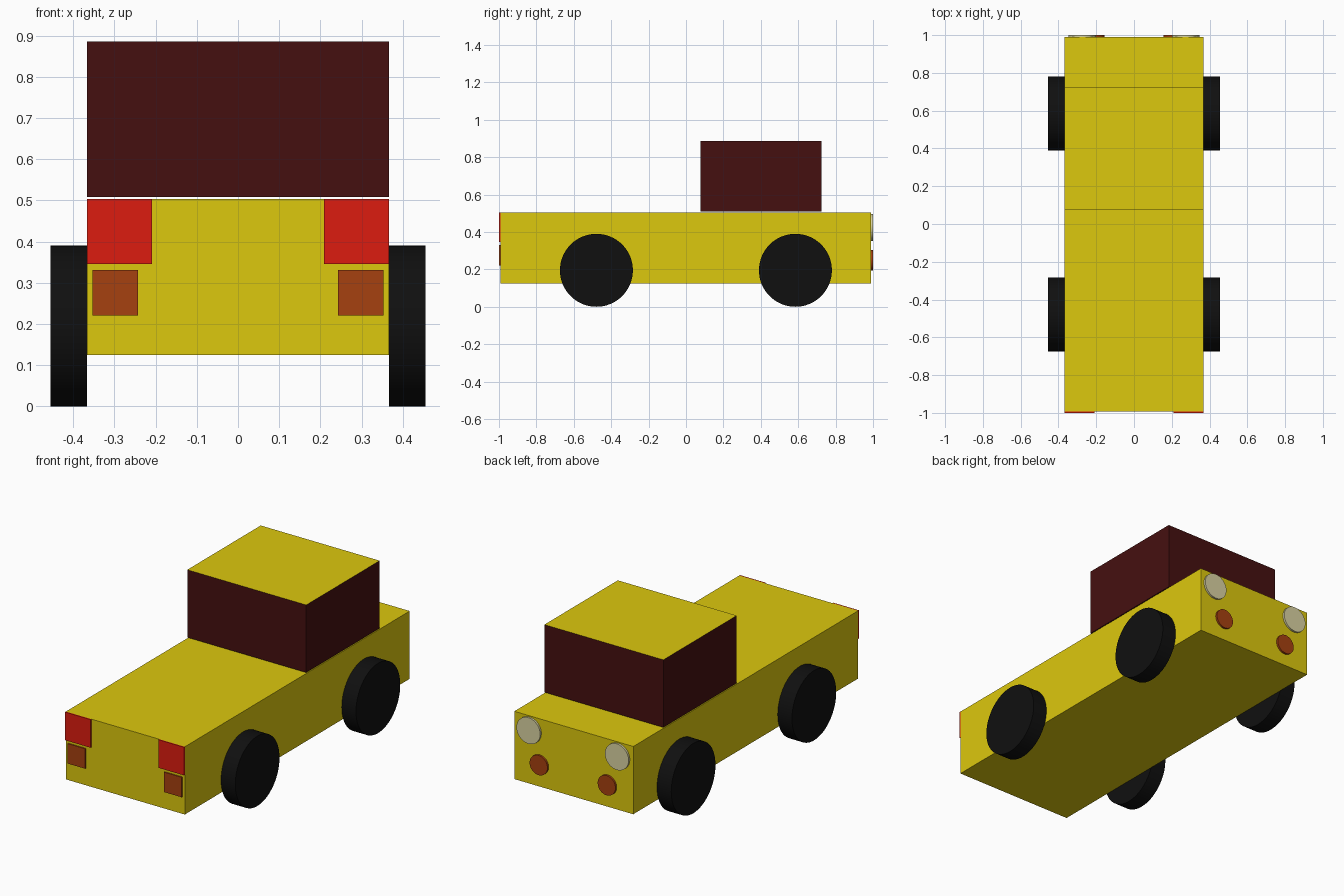
import bpy
import math

if "Cube" in bpy.data.objects:
    bpy.data.objects.remove(bpy.data.objects["Cube"])


def material(name, r, g, b):
    m = bpy.data.materials.new(name)
    m.diffuse_color = (r, g, b, 1)
    m.use_nodes = True
    m.node_tree.nodes["Principled BSDF"].inputs["Base Color"].default_value = m.diffuse_color
    return m


YELLOW = material("yellow paint", 0.72, 0.58, 0.004)
GLASS = material("dark window", 0.06, 0.005, 0.005)
RED = material("red lamp", 0.72, 0.012, 0.005)
ORANGE = material("orange lamp", 0.38, 0.053, 0.005)
CREAM = material("cream lamp", 0.70, 0.65, 0.36)
RUBBER = material("rubber", 0.005, 0.005, 0.005)


def box(name, lo, hi, mat):
    centre = [(a + b) / 2 for a, b in zip(lo, hi)]
    bpy.ops.mesh.primitive_cube_add(size=1, location=centre)
    ob = bpy.context.object
    ob.name = name
    ob.scale = [b - a for a, b in zip(lo, hi)]
    bpy.ops.object.transform_apply(location=False, rotation=False, scale=True)
    ob.data.materials.append(mat)
    return ob


def disc(name, centre, radius, depth, axis, mat):
    rot = (0, math.pi / 2, 0) if axis == "x" else (math.pi / 2, 0, 0)
    bpy.ops.mesh.primitive_cylinder_add(vertices=64, radius=radius, depth=depth,
                                        location=centre, rotation=rot)
    ob = bpy.context.object
    ob.name = name
    ob.data.materials.append(mat)
    bpy.ops.object.shade_smooth_by_angle()
    return ob


W = 0.367                   # half width of the body
FRONT, BACK = -0.993, 0.989

# Body slab and cabin with a painted roof
box("body", (-W, FRONT, 0.125), (W, BACK, 0.503), YELLOW)
cabin = box("cabin", (-W, 0.077, 0.508), (W, 0.724, 0.885), GLASS)
cabin.data.materials.append(YELLOW)
for face in cabin.data.polygons:
    if face.normal.z > 0.5:
        face.material_index = 1

for side, s in (("left", -1), ("right", 1)):
    # Wheels
    for end, y in (("front", -0.479), ("back", 0.585)):
        disc(f"{end}_{side}_wheel", (s * 0.411, y, 0.195), 0.195, 0.088, "x", RUBBER)

    # Square lamps on the -y end
    for name, x0, x1, z0, z1, mat in (
            ("red_lamp", 0.209, W, 0.346, 0.503, RED),
            ("square_marker", 0.243, 0.353, 0.22, 0.331, ORANGE)):
        xs = sorted((s * x0, s * x1))
        box(f"{side}_{name}", (xs[0], -1.0, z0), (xs[1], FRONT, z1), mat)

    # Round lamps on the +y end
    y, depth = (BACK + 1) / 2, 1 - BACK
    disc(f"{side}_headlight", (s * 0.273, y, 0.424), 0.073, depth, "y", CREAM)
    disc(f"{side}_round_marker", (s * 0.21, y, 0.248), 0.055, depth, "y", ORANGE)
